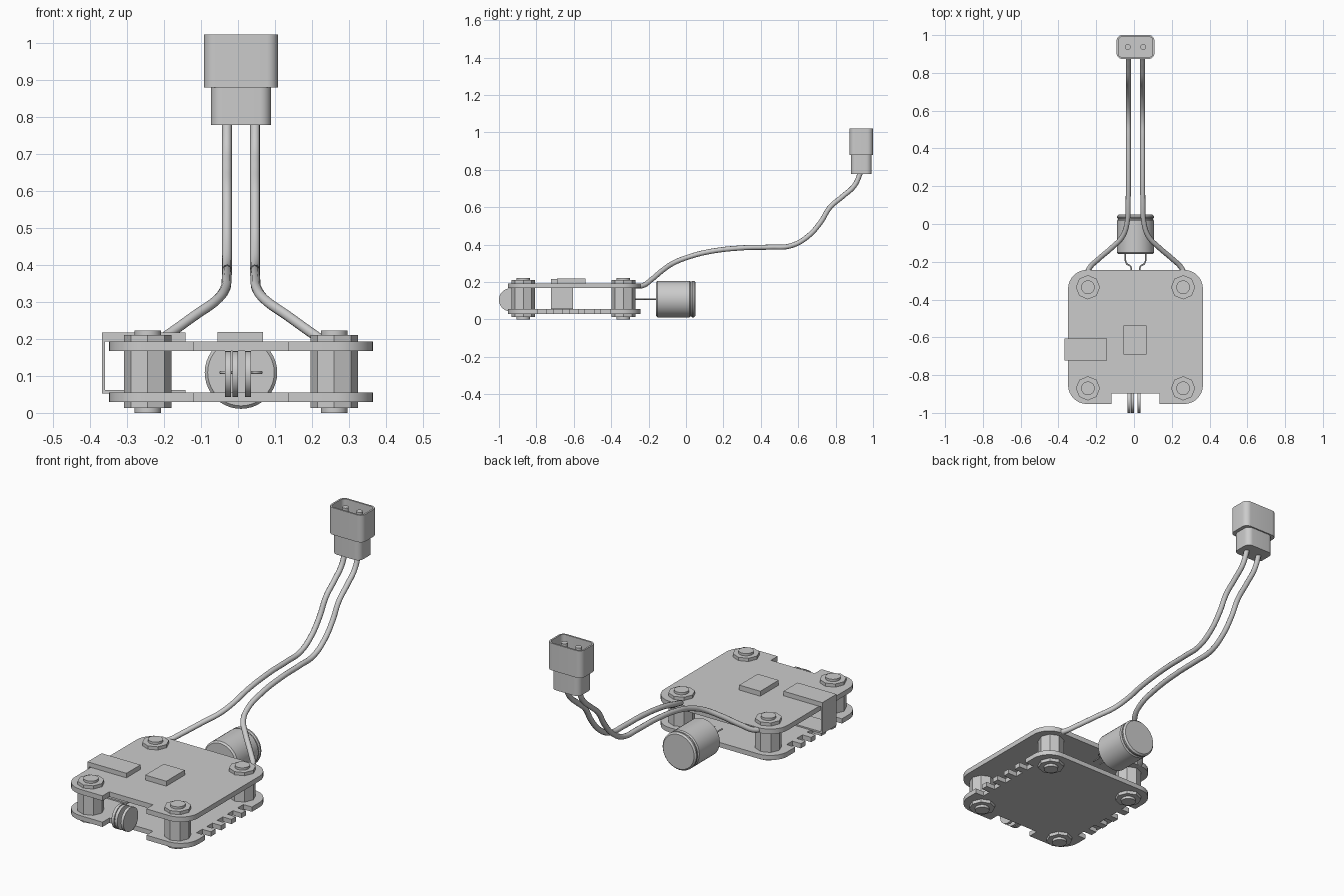
import bpy, bmesh, math
from mathutils import Matrix, Vector

if "Cube" in bpy.data.objects:
    bpy.data.objects.remove(bpy.data.objects["Cube"])

CX = 0.008  # shared centre line of the board stack


def finish(name, bm, smooth=False):
    bmesh.ops.recalc_face_normals(bm, faces=bm.faces)
    me = bpy.data.meshes.new(name)
    bm.to_mesh(me)
    bm.free()
    ob = bpy.data.objects.new(name, me)
    bpy.context.collection.objects.link(ob)
    if smooth:
        bpy.ops.object.select_all(action='DESELECT')
        ob.select_set(True)
        bpy.context.view_layer.objects.active = ob
        bpy.ops.object.shade_smooth_by_angle(angle=math.radians(35))
    return ob


def prism(name, pts, z0, z1, recess=None, smooth=True):
    """Extrude an outline; recess=(wall, depth) hollows the top."""
    bm = bmesh.new()
    low = bm.faces.new([bm.verts.new((x, y, z0)) for x, y in pts])
    ext = bmesh.ops.extrude_face_region(bm, geom=[low], use_keep_orig=True)
    bmesh.ops.translate(bm, vec=(0, 0, z1 - z0),
                        verts=[g for g in ext['geom'] if isinstance(g, bmesh.types.BMVert)])
    bmesh.ops.recalc_face_normals(bm, faces=bm.faces)
    if recess:
        top = max(bm.faces, key=lambda f: f.calc_center_median().z)
        bmesh.ops.inset_region(bm, faces=[top], thickness=recess[0])
        inner = bmesh.ops.extrude_discrete_faces(bm, faces=[top])['faces'][0]
        bmesh.ops.translate(bm, vec=(0, 0, -recess[1]), verts=inner.verts[:])
    return finish(name, bm, smooth)


def box(name, x0, x1, y0, y1, z0, z1):
    return prism(name, [(x0, y0), (x1, y0), (x1, y1), (x0, y1)], z0, z1, smooth=False)


def arc(cx, cy, r, a0, n=8):
    return [(cx + r * math.cos(math.radians(a0 + 90 * i / n)),
             cy + r * math.sin(math.radians(a0 + 90 * i / n))) for i in range(n + 1)]


def rounded(x0, x1, y0, y1, r):
    return (arc(x1 - r, y0 + r, r, -90) + arc(x1 - r, y1 - r, r, 0)
            + arc(x0 + r, y1 - r, r, 90) + arc(x0 + r, y0 + r, r, 180))


def cyl(name, r, h, loc, axis='Z', n=32, smooth=True):
    bm = bmesh.new()
    rot = {'Z': Matrix(), 'X': Matrix.Rotation(math.pi / 2, 4, 'Y'),
           'Y': Matrix.Rotation(math.pi / 2, 4, 'X')}[axis]
    bmesh.ops.create_cone(bm, cap_ends=True, segments=n, radius1=r, radius2=r,
                          depth=h, matrix=Matrix.Translation(loc) @ rot)
    return finish(name, bm, smooth)


def tube(name, pts, r):
    cu = bpy.data.curves.new(name, 'CURVE')
    cu.dimensions = '3D'
    cu.bevel_depth = r
    cu.bevel_resolution = 3
    cu.resolution_u = 6
    cu.use_fill_caps = True
    sp = cu.splines.new('BEZIER')
    sp.bezier_points.add(len(pts) - 1)
    for p, co in zip(sp.bezier_points, pts):
        p.co = co
        p.handle_left_type = p.handle_right_type = 'AUTO'
    ob = bpy.data.objects.new(name, cu)
    bpy.context.collection.objects.link(ob)


def plate(name, z0, z1, slotted):
    """Rounded board with a front cut-out and optional edge slots."""
    hw, y0, y1, r = 0.357, -0.953, -0.243, 0.1
    half = [(0.127, -0.897), (0.127, y0)] + arc(hw - r, y0 + r, r, -90)
    if slotted:
        for i in range(5):
            y = -0.6 + (i - 2) * 0.085
            half += [(hw, y - 0.024), (hw - 0.05, y - 0.024),
                     (hw - 0.05, y + 0.024), (hw, y + 0.024)]
    half += arc(hw - r, y1 - r, r, 0)
    pts = [(CX + x, y) for x, y in half] + [(CX - x, y) for x, y in reversed(half)]
    prism(name, pts, z0, z1)


# Two stacked boards
plate("lower_board", 0.030, 0.055, True)
plate("upper_board", 0.167, 0.193, False)

# Corner standoffs, nuts and bolts
for x in (CX - 0.252, CX + 0.252):
    for y in (-0.87, -0.335):
        cyl("standoff", 0.064, 0.112, (x, y, 0.111), n=8, smooth=False)
        cyl("top_nut", 0.064, 0.017, (x, y, 0.2015), n=8, smooth=False)
        cyl("bottom_nut", 0.064, 0.017, (x, y, 0.0215), n=8, smooth=False)
        cyl("bolt", 0.036, 0.222, (x, y, 0.111), n=24)

# Chip and side socket shell
box("chip", -0.055, 0.067, -0.69, -0.537, 0.193, 0.219)
box("socket_top", -0.368, -0.142, -0.722, -0.605, 0.193, 0.217)
box("socket_side", -0.368, -0.360, -0.722, -0.605, 0.053, 0.217)
box("socket_base", -0.368, -0.142, -0.722, -0.605, 0.053, 0.062)

# Discs in the front cut-out
for x in (-0.027, -0.008, 0.027):
    cyl("front_disc", 0.062, 0.015, (x, -0.938, 0.105), 'X')

# Capacitor can turned around the y axis
profile = [(0, -0.160), (0.090, -0.160), (0.098, -0.152), (0.098, 0.018), (0.093, 0.024),
           (0.093, 0.028), (0.098, 0.034), (0.098, 0.042), (0.090, 0.050), (0, 0.050)]
bm = bmesh.new()
vs = [bm.verts.new((CX + r, y, 0.109)) for r, y in profile]
es = [bm.edges.new(p) for p in zip(vs, vs[1:])]
bmesh.ops.spin(bm, geom=vs + es, cent=(CX, 0, 0.109), axis=(0, 1, 0),
               angle=2 * math.pi, steps=40, use_duplicate=False)
bmesh.ops.remove_doubles(bm, verts=bm.verts, dist=1e-5)
finish("capacitor", bm, True)

# Capacitor leads and power wires, mirrored left and right
lead = [(0.053, -0.155), (0.053, -0.195), (0.045, -0.212), (0.028, -0.222), (0.022, -0.24), (0.022, -0.28)]
wire = [(0.262, -0.275, 0.180), (0.245, -0.235, 0.180), (0.195, -0.185, 0.213),
        (0.125, -0.125, 0.263), (0.068, -0.065, 0.303), (0.044, 0.01, 0.333),
        (0.039, 0.12, 0.362), (0.038, 0.30, 0.383), (0.038, 0.45, 0.387),
        (0.038, 0.56, 0.394), (0.038, 0.65, 0.443), (0.038, 0.72, 0.520),
        (0.038, 0.77, 0.600), (0.038, 0.84, 0.660), (0.038, 0.90, 0.715),
        (0.038, 0.935, 0.790)]
for side, s in (("left", -1), ("right", 1)):
    tube(side + "_lead", [(CX + s * x, y, 0.109) for x, y in lead], 0.004)
    tube(side + "_wire", [(CX + s * x, y, z) for x, y, z in wire], 0.0135)
    # Connector pins
    cyl(side + "_pin", 0.016, 0.11, (CX + s * 0.041, 0.937, 0.955), n=20)

# Plug: narrow base and hollow shell
prism("plug_base", rounded(CX - 0.081, CX + 0.081, 0.881, 0.993, 0.03), 0.778, 0.88)
prism("plug_shell", rounded(CX - 0.1, CX + 0.1, 0.874, 1.0, 0.03), 0.88, 1.022, recess=(0.009, 0.11))
